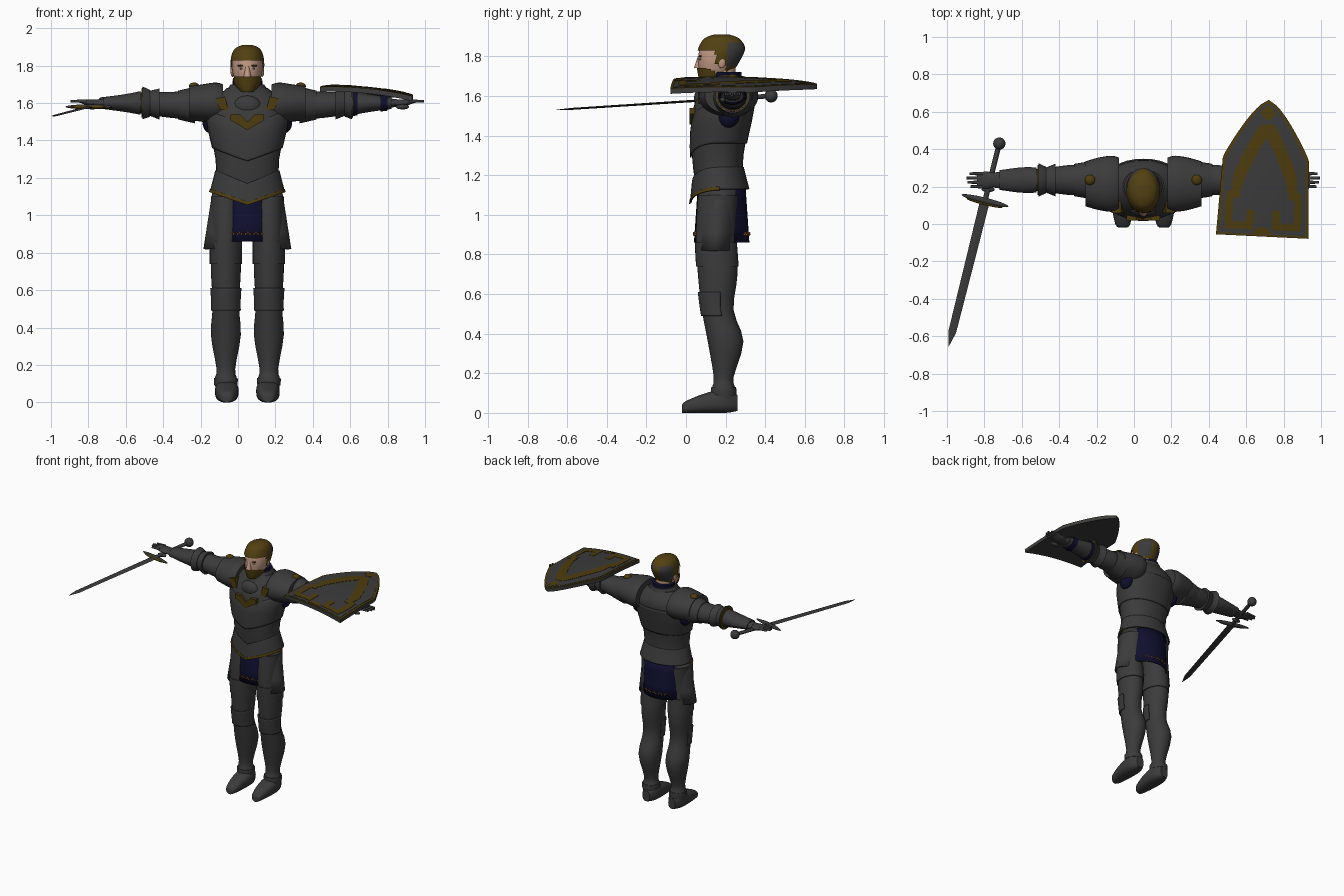
import bpy, bmesh
from math import sin, cos, copysign, radians
from mathutils import Matrix, Vector

cube = bpy.data.objects.get("Cube")
if cube:
    bpy.data.objects.remove(cube, do_unlink=True)


def material(name, red, green, blue):
    mat = bpy.data.materials.new(name)
    mat.use_nodes = True
    mat.diffuse_color = (red, green, blue, 1)
    shader = next(n for n in mat.node_tree.nodes if n.type == 'BSDF_PRINCIPLED')
    shader.inputs["Base Color"].default_value = mat.diffuse_color
    shader.inputs["Roughness"].default_value = .7
    return mat


STEEL = material("dark_steel", .044, .044, .045)
GOLD = material("old_gold", .075, .046, .004)
HAIR = material("brown_hair", .085, .052, .006)
NAVY = material("navy_cloth", .005, .005, .03)
SKIN = material("skin", .52, .31, .22)
ORANGE = material("orange_thread", .35, .12, .02)
EYE = material("eye_grey", .25, .25, .27)


def body(side=1):
    """Body frame, mirrored about the body's centre line when side is -1."""
    return Matrix.Translation((.05, 0, 0)) @ Matrix.Diagonal((side, 1, 1, 1))


def finish(name, bm, mat, frame, solid=0, angle=40):
    bm.transform(frame)
    bmesh.ops.recalc_face_normals(bm, faces=bm.faces)
    mesh = bpy.data.meshes.new(name)
    bm.to_mesh(mesh)
    bm.free()
    obj = bpy.data.objects.new(name, mesh)
    bpy.context.collection.objects.link(obj)
    mesh.materials.append(mat)
    if solid:
        obj.modifiers.new("thickness", 'SOLIDIFY').thickness = solid
    bpy.ops.object.select_all(action='DESELECT')
    obj.select_set(True)
    bpy.context.view_layer.objects.active = obj
    bpy.ops.object.shade_smooth_by_angle(angle=radians(angle))
    return obj


def smooth(sections, steps):
    """Catmull-Rom rings between the given sections."""
    pts = [Vector(s) for s in sections]
    out = []
    for i, (b, c) in enumerate(zip(pts, pts[1:])):
        before, after = (c - pts[max(i - 1, 0)]) / 2, (pts[min(i + 2, len(pts) - 1)] - b) / 2
        for j in range(steps):
            t = j / steps
            ease = t * t * (3 - 2 * t)
            out.append(b.lerp(c, ease) + before * t * (1 - t) ** 2 - after * t * t * (1 - t))
    return out + [pts[-1]]


def band(sections, low, high, grow, grow_high=None, count=4):
    """Slice of a loft, grown outward, for a plate worn over it."""
    pts = smooth(sections, 6)
    grow_high = grow if grow_high is None else grow_high
    out = []
    for i in range(count + 1):
        f = i / count
        t = low + (high - low) * f
        a, b = next((a, b) for a, b in zip(pts, pts[1:]) if t <= b[0] + .001)
        _, centre, ra, rb = a.lerp(b, (t - a[0]) / (b[0] - a[0]))
        extra = grow + (grow_high - grow) * f
        out.append((t, centre, ra + extra, rb + extra))
    return out


def tube(name, sections, mat, axis='Z', side=1, frame=None, off=0, sides=32, steps=3,
         arc=None, cap=True, solid=0, dip=0, power=2, keep=None):
    """Loft of (position, centre, radius a, radius b) along an axis; off is the other centre."""
    bm = bmesh.new()
    start, end = arc or (0, 360)
    count = sides + 1 if arc else sides
    rings = []
    for t, centre, ra, rb in smooth(sections, steps):
        ring = []
        for i in range(count):
            w = radians(start + (end - start) * i / sides)
            u = off + copysign(ra * abs(cos(w)) ** (2 / power), cos(w))
            v = centre + copysign(rb * abs(sin(w)) ** (2 / power), sin(w))
            h = t - (dip * (1 - abs(cos(w))) if sin(w) < 0 else 0)
            ring.append(bm.verts.new({'Z': (u, v, h), 'X': (h, u, v), 'Y': (u, h, v)}[axis]))
        rings.append(ring)
    for low, high in zip(rings, rings[1:]):
        for i in range(sides):
            j = (i + 1) % count
            bm.faces.new((low[i], low[j], high[j], high[i]))
    if cap and not arc:
        bm.faces.new(rings[0])
        bm.faces.new(rings[-1])
    if keep:
        gone = [f for f in bm.faces if not keep(f.calc_center_median())]
        bmesh.ops.delete(bm, geom=gone, context='FACES')
    return finish(name, bm, mat, frame or body(side), solid)


def ball(name, place, size, mat, side=1, frame=None):
    bm = bmesh.new()
    bmesh.ops.create_uvsphere(bm, u_segments=20, v_segments=12, radius=1)
    bm.transform(Matrix.Translation(place) @ Matrix.Diagonal((*size, 1)))
    return finish(name, bm, mat, frame or body(side))


def prism(name, outline, back, front, mat, side):
    """Outline in x and z, extruded along y."""
    bm = bmesh.new()
    face = bm.faces.new([bm.verts.new((x, back, z)) for x, z in outline])
    grown = bmesh.ops.extrude_face_region(bm, geom=[face])["geom"]
    moved = [v for v in grown if isinstance(v, bmesh.types.BMVert)]
    bmesh.ops.translate(bm, vec=(0, front - back, 0), verts=moved)
    return finish(name, bm, mat, body(side), angle=20)


# Main body profiles, from low to high or from shoulder to wrist
HEAD = [(1.66, .12, .03, .04), (1.7, .14, .06, .07), (1.77, .16, .08, .1), (1.84, .18, .08, .11),
        (1.89, .18, .06, .08), (1.91, .18, .02, .03)]
TORSO = [(1.13, .17, .17, .12), (1.3, .16, .17, .13), (1.5, .18, .21, .15), (1.6, .2, .19, .14),
         (1.68, .2, .11, .09)]
LEG = [(.04, .19, .05, .06), (.12, .19, .06, .06), (.18, .19, .05, .05), (.36, .2, .08, .09),
       (.52, .16, .07, .08), (.7, .16, .08, .1), (.9, .15, .08, .1), (1.1, .16, .08, .1)]
ARM = [(.25, 1.59, .08, .08), (.4, 1.59, .08, .07), (.54, 1.6, .06, .06), (.65, 1.6, .06, .04),
       (.8, 1.6, .04, .02)]

# Head, hair, beard and face
tube("head", band(HEAD, 1.66, 1.9, 0, count=16), SKIN)
shell = band(HEAD, 1.66, 1.91, .008, count=40)
tube("hair", shell, HAIR, sides=48, steps=1,
     keep=lambda c: c.z > (1.83 if c.y < .15 else 1.76 if c.y < .2 else 1.72))
tube("beard", shell, HAIR, sides=48, steps=1,
     keep=lambda c: c.y < .15 and c.z < 1.74 - .3 * max(0, c.y - .1))
tube("neck", [(1.58, .19, .06, .06), (1.74, .19, .06, .06)], SKIN)
tube("nose", [(1.74, .06, .02, .02), (1.8, .07, .01, .01)], SKIN, sides=12)
temple = band(HEAD, 1.75, 1.87, .01, count=12)
for side in (1, -1):
    ball("ear", (.08, .18, 1.77), (.01, .02, .03), SKIN, side)
    ball("eye", (.03, .075, 1.785), (.012, .009, .006), EYE, side)
    ball("eyebrow", (.034, .072, 1.8), (.02, .007, .005), HAIR, side)
    tube("cropped_temple", temple, STEEL, side=side, sides=48, steps=1, cap=False,
         keep=lambda c: c.y > .21 and c.x > .025)

# Torso armour
tube("cuirass", TORSO, STEEL, power=2.2)
tube("breastplate", band(TORSO, 1.36, 1.56, .008), STEEL, power=2.2, dip=.07, cap=False, solid=.008)
tube("fauld", band(TORSO, 1.13, 1.24, .03, .005), STEEL, dip=.07, cap=False, solid=.008)
tube("fauld_trim", band(TORSO, 1.125, 1.142, .035, .03), GOLD, arc=(180, 360), dip=.07, solid=.006)
tube("gorget", [(1.62, .19, .14, .12), (1.7, .2, .09, .09)], STEEL)
tube("collar_lining", [(1.66, .2, .08, .08), (1.72, .2, .08, .08)], NAVY)
ball("chest_disc", (0, .08, 1.585), (.075, .04, .055), STEEL)

# Cloth skirt with a stitched hem
tube("skirt", [(.86, .18, .16, .14), (1.15, .18, .16, .12)], NAVY, cap=False, solid=.006)
for first in (-125, 55):
    for i in range(18):
        w = radians(first + 4 * i)
        if i % 4 != 3:
            ball("hem_stitch", (.16 * cos(w), .18 + .14 * sin(w), .9 + .008 * (i % 2)),
                 (.005, .005, .006), ORANGE)

for side in (1, -1):
    # Chest ornament halves
    prism("chest_chevron", [(0, 1.455), (.09, 1.51), (.09, 1.54), (.04, 1.54), (0, 1.5)], .1, .018, GOLD, side)
    prism("chest_lug", [(.1, 1.56), (.145, 1.565), (.17, 1.625), (.12, 1.635)], .14, .06, GOLD, side)

    # Legs
    leg = dict(side=side, off=.115)
    tube("hip_plate", [(.82, .15, .235, .11), (1.14, .165, .185, .12)], STEEL, side=side, arc=(-58, 55), solid=.012)
    tube("leg", LEG, STEEL, **leg)
    tube("thigh_plate", band(LEG, .74, .86, .006), STEEL, **leg)
    tube("knee_plate", band(LEG, .49, .61, .009), STEEL, arc=(-190, 10), solid=.008, **leg)
    tube("ankle_plate", band(LEG, .09, .13, .004), STEEL, **leg)
    tube("boot", [(-.02, .02, .02, .02), (0, .03, .04, .03), (.1, .05, .06, .05), (.2, .06, .06, .06),
                  (.26, .05, .03, .04)], STEEL, 'Y', side, off=.11, power=2.6)

    # Shoulders and arms
    arm = dict(axis='X', side=side, off=.235)
    tube("pauldron", [(.13, 1.6, .14, .1), (.17, 1.6, .15, .11), (.24, 1.6, .14, .1), (.31, 1.6, .12, .09)],
         STEEL, 'X', side, off=.215)
    tube("pauldron_lame", band(ARM, .28, .37, .02, .005), STEEL, **arm)
    ball("pauldron_stud", (.285, .235, 1.69), (.028, .028, .02), GOLD, side)
    ball("armpit_cloth", (.2, .215, 1.5), (.04, .055, .06), NAVY, side)
    tube("arm", ARM, STEEL, **arm)
    tube("elbow_plate", band(ARM, .47, .52, .017, .005), STEEL, **arm)
    tube("elbow_flare", band(ARM, .52, .56, .009, .03), STEEL, **arm)
    tube("elbow_trim", band(ARM, .555, .565, .022), GOLD, **arm)
    tube("vambrace", band(ARM, .57, .77, .008), STEEL, **arm)
    tube("palm", [(.78, 1.6, .03, .02), (.83, 1.6, .045, .02), (.89, 1.61, .04, .01)], STEEL, **arm)
    for i, tip in enumerate((.925, .94, .945, .93)):
        tube("finger", [(.86, 1.61, .01, .01), (tip, 1.61, .007, .007)], STEEL, 'X', side,
             off=.2 + .023 * i, sides=10)
    ball("thumb", (.83, .185, 1.58), (.035, .015, .014), STEEL, side)

# Shield on the left arm
SHIELD = Matrix.Translation((.685, -.067, 1.682)) @ Matrix.Rotation(radians(-2.8), 4, 'Z')
LENGTH, SHOULDER = .73, .42


def half_width(v):
    """Nearly straight sides below the shoulder, a pointed arch above."""
    taper = max(0, LENGTH - max(v, SHOULDER)) / (LENGTH - SHOULDER)
    return (.245 - .04 * min(v, SHOULDER)) * taper ** .7


def patch(name, mat, low, high, span, lift=0, thick=.004, rows=3, cols=8):
    """Domed plate; span gives the left and right edge at each height."""
    bm = bmesh.new()
    grid = []
    for j in range(rows + 1):
        v = low + (high - low) * j / rows
        left, right = span(v)
        line = [left + (right - left) * i / cols for i in range(cols + 1)]
        grid.append([bm.verts.new((u, v, lift - .1 * u - .27 * u * u - .1 * (v - .25) ** 2)) for u in line])
    for a, b in zip(grid, grid[1:]):
        for i in range(cols):
            bm.faces.new((a[i], a[i + 1], b[i + 1], b[i]))
    plate = bmesh.ops.extrude_face_region(bm, geom=bm.faces[:])["geom"]
    bmesh.ops.translate(bm, vec=(0, 0, -thick), verts=[e for e in plate if isinstance(e, bmesh.types.BMVert)])
    return finish(name, bm, mat, SHIELD, angle=30)


def full(v):
    return -half_width(v) - .002, half_width(v) + .002


def inset(v):
    return -.95 * half_width(v + .015), .95 * half_width(v + .015)


patch("shield_board", STEEL, 0, LENGTH, full, thick=.024, rows=30)
patch("shield_rim", GOLD, 0, LENGTH, full, .003, .01, rows=30)
patch("shield_face", STEEL, .012, .71, inset, .005, rows=30)
patch("crest_diamond", GOLD, .62, .7, lambda v: (abs(v - .66) - .045, .045 - abs(v - .66)), .007, rows=4)
patch("crest_foot", GOLD, .015, .05, lambda v: (v - .07, .07 - v), .007)
bars = {"crest_bar": (.2, .24, .13, .2), "crest_post": (.07, .2, .165, .205),
        "crest_step": (.035, .075, .05, .2), "crest_nib": (.075, .14, .05, .09)}
for side in (1, -1):
    patch("crest_arch", GOLD, .24, .6, lambda v: (side * .75 * half_width(v + .1),
          side * max(0, .75 * half_width(v + .15) - .05)), .007, rows=16)
    for name, (low, high, near, far) in bars.items():
        patch(name, GOLD, low, high, lambda v: (side * near, side * far), .007)
for x in (.57, .73):
    tube("shield_strap", band(ARM, x - .018, x + .018, .014), NAVY, 'X', off=.235)

# Sword in the right hand
tip, pommel = Vector((-.99, -.65, 1.53)), Vector((-.72, .43, 1.6))
SWORD = Matrix.Translation(tip.lerp(pommel, .713)) @ (pommel - tip).to_track_quat('Y', 'Z').to_matrix().to_4x4()
tube("blade", [(-.8, 0, .001, .001), (-.72, 0, .021, .005), (0, 0, .026, .006)], STEEL, 'Y',
     frame=SWORD, sides=4, steps=1)
tube("grip", [(0, 0, .014, .012), (.3, 0, .014, .012)], STEEL, 'Y', frame=SWORD, sides=14)
ball("pommel", (0, .32, 0), (.033, .033, .033), STEEL, frame=SWORD)
ball("crossguard", (0, .005, 0), (.13, .016, .013), STEEL, frame=SWORD)
ball("guard_inlay", (0, -.008, 0), (.1, .011, .009), GOLD, frame=SWORD)
